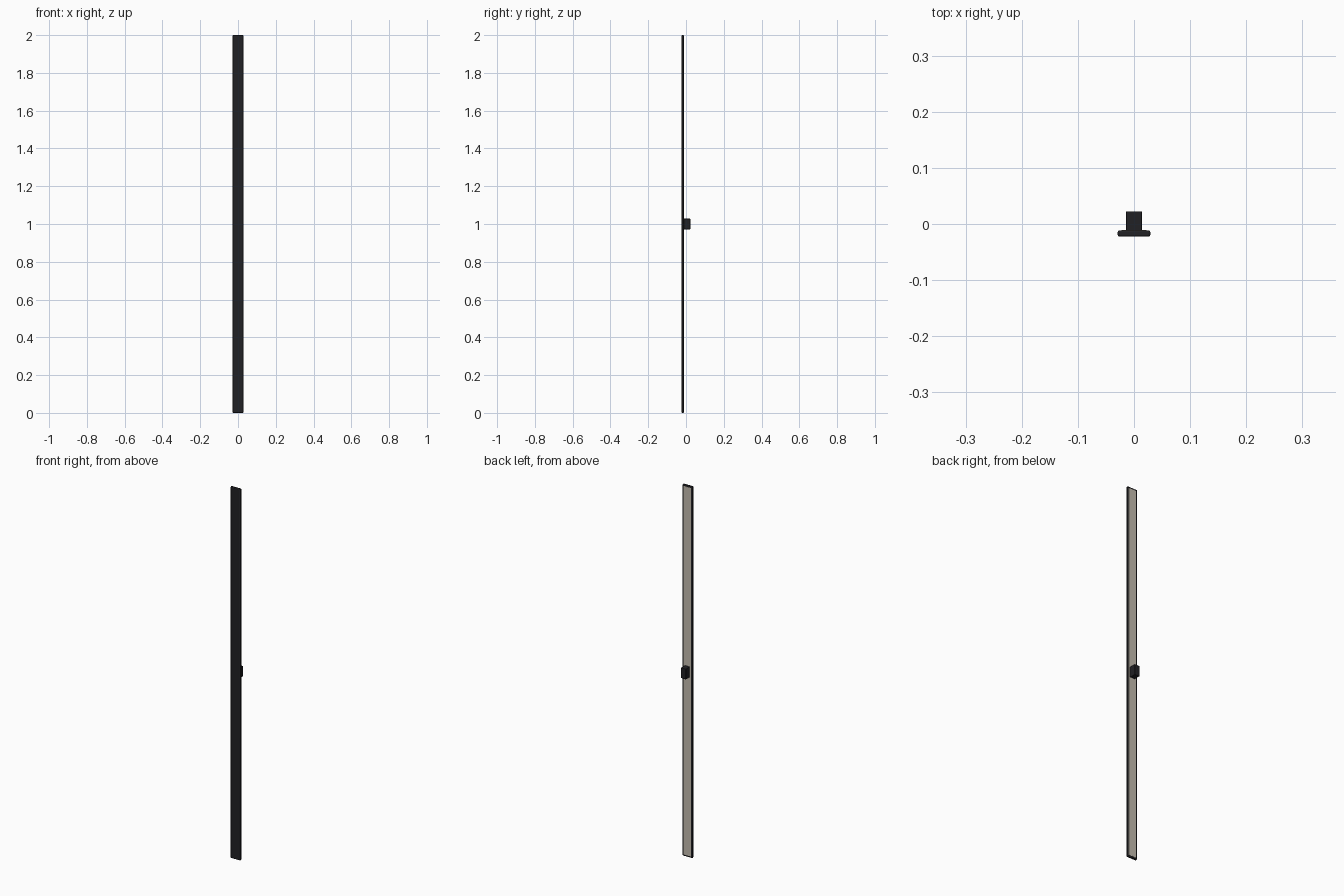
import bpy

if "Cube" in bpy.data.objects:
    bpy.data.objects.remove(bpy.data.objects["Cube"])


def material(name, color):
    m = bpy.data.materials.new(name)
    m.diffuse_color = (*color, 1)
    m.use_nodes = True
    m.node_tree.nodes["Principled BSDF"].inputs["Base Color"].default_value = m.diffuse_color
    return m


def box(name, x, y0, y1, z0, z1, mat, bevel=0):
    """Box centred on x = 0 with half-width x."""
    bpy.ops.mesh.primitive_cube_add(size=1, location=(0, (y0 + y1) / 2, (z0 + z1) / 2))
    ob = bpy.context.object
    ob.name = name
    ob.scale = (2 * x, y1 - y0, z1 - z0)
    bpy.ops.object.transform_apply(location=False, rotation=False, scale=True)
    ob.data.materials.append(mat)
    if bevel:
        mod = ob.modifiers.new("edge", "BEVEL")
        mod.width = bevel
        mod.segments = 2
        bpy.ops.object.shade_smooth_by_angle()
    return ob


black = material("black_plastic", (0.015, 0.015, 0.018))
pale = material("pale_diffuser", (0.55, 0.50, 0.43))

# Long housing with softened edges
box("housing", 0.029, -0.0225, -0.0115, 0, 2, black, 0.003)

# Pale strip set in the back of the housing
box("back_strip", 0.0225, -0.016, -0.0108, 0.008, 1.992, pale)

# Mounting block at mid height
box("mount_block", 0.0143, -0.0125, 0.0225, 0.972, 1.028, black, 0.001)
